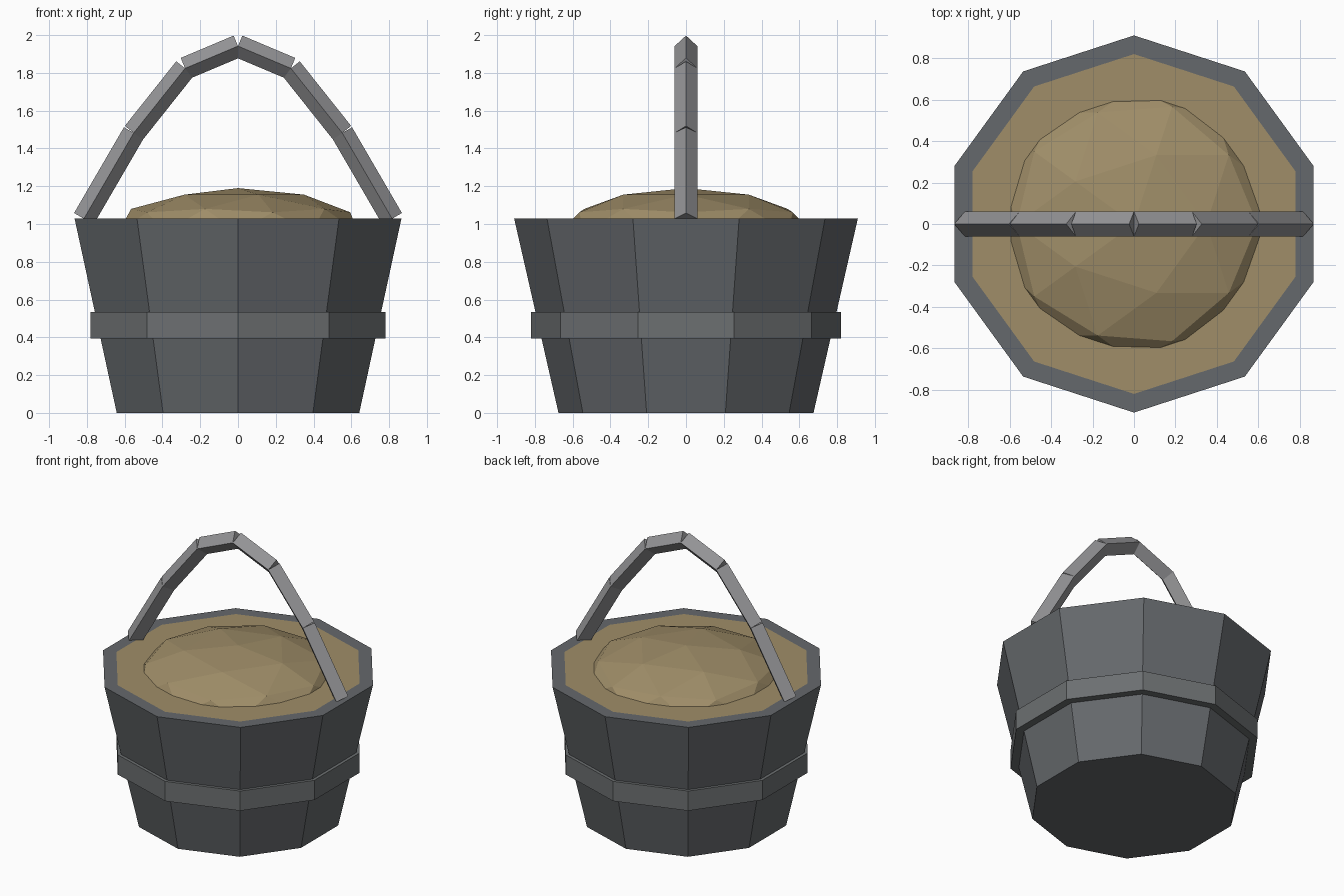
import bpy, bmesh, math
from mathutils import Vector

if "Cube" in bpy.data.objects:
    bpy.data.objects.remove(bpy.data.objects["Cube"])

SIDES = 10


def material(name, rgb):
    m = bpy.data.materials.new(name)
    m.diffuse_color = (*rgb, 1)
    m.use_nodes = True
    m.node_tree.nodes["Principled BSDF"].inputs["Base Color"].default_value = m.diffuse_color
    return m


dark = material("dark_grey", (0.13, 0.14, 0.15))
band_grey = material("band_grey", (0.15, 0.16, 0.165))
handle_grey = material("light_grey", (0.30, 0.30, 0.31))
tan = material("tan", (0.35, 0.27, 0.14))


def finish(bm, name, mat):
    bmesh.ops.recalc_face_normals(bm, faces=bm.faces)
    me = bpy.data.meshes.new(name)
    bm.to_mesh(me)
    bm.free()
    me.materials.append(mat)
    ob = bpy.data.objects.new(name, me)
    bpy.context.collection.objects.link(ob)
    return ob


def ring(bm, r, z):
    # decagon with one corner on +y
    return [bm.verts.new((r * math.sin(math.tau * i / SIDES),
                          r * math.cos(math.tau * i / SIDES), z))
            for i in range(SIDES)]


def bridge(bm, a, b):
    for i in range(len(a)):
        j = (i + 1) % len(a)
        bm.faces.new((a[i], a[j], b[j], b[i]))


# Tapered bucket with flat rim, closed bottom
bm = bmesh.new()
loops = [ring(bm, r, z) for r, z in ((0.675, 0), (0.91, 1.03), (0.82, 1.03))]
bm.faces.new(loops[0])
bridge(bm, loops[0], loops[1])
bridge(bm, loops[1], loops[2])
finish(bm, "bucket", dark)

# Filling level with the rim
bm = bmesh.new()
face = bm.faces.new(ring(bm, 0.82, 1.03))
face.normal_update()
if face.normal.z < 0:
    face.normal_flip()
me = bpy.data.meshes.new("filling")
bm.to_mesh(me)
bm.free()
me.materials.append(tan)
bpy.context.collection.objects.link(bpy.data.objects.new("filling", me))

# Band around the bucket
bm = bmesh.new()
loops = [ring(bm, r, z) for r, z in
         ((0.76, 0.395), (0.82, 0.395), (0.82, 0.535), (0.79, 0.535))]
for k in range(4):
    bridge(bm, loops[k], loops[(k + 1) % 4])
finish(bm, "band", band_grey)

# Low mound: flattened icosphere, cut off at the filling
bm = bmesh.new()
bmesh.ops.create_icosphere(bm, subdivisions=2, radius=1)
for v in bm.verts:
    v.co = Vector((v.co.x * 0.665, v.co.y * 0.665, v.co.z * 0.232 + 0.958))
bmesh.ops.bisect_plane(bm, geom=bm.verts[:] + bm.edges[:] + bm.faces[:],
                       plane_co=(0, 0, 1.029), plane_no=(0, 0, 1), clear_inner=True)
finish(bm, "mound", tan)

# Arched handle: straight diamond-section bars meeting at the joints
half = [(0, 1.942), (0.28, 1.824), (0.552, 1.482), (0.816, 1.028)]
path = [Vector((-x, 0, z)) for x, z in reversed(half)] + \
       [Vector((x, 0, z)) for x, z in half[1:]]
bm = bmesh.new()
for p, q in zip(path, path[1:]):
    d = (q - p).normalized()
    n = Vector((-d.z, 0, d.x)) * 0.06
    s = Vector((0, 0.06, 0))
    a, b = [[bm.verts.new(c + o) for o in (n, s, -n, -s)] for c in (p, q)]
    bridge(bm, a, b)
    bm.faces.new(a)
    bm.faces.new(b)
finish(bm, "handle", handle_grey)
